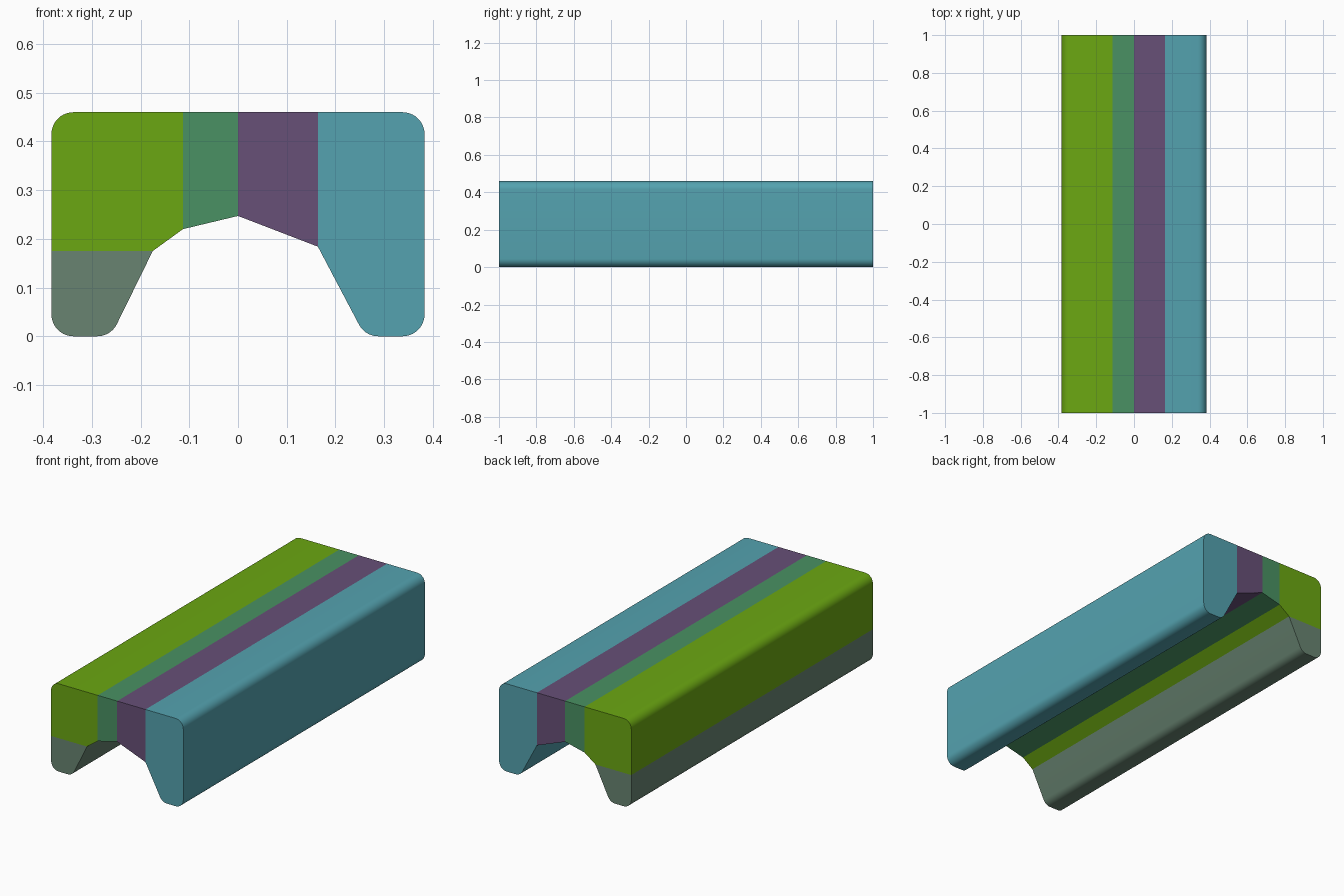
import bpy, bmesh, math
from mathutils import Vector

if "Cube" in bpy.data.objects:
    bpy.data.objects.remove(bpy.data.objects["Cube"])

W, H, R = 0.383, 0.46, 0.045   # half width, height, corner radius
SEG = 10


def fillet(points):
    """Points are (x, z) or (x, z, radius); rounded corners become arcs."""
    out = []
    n = len(points)
    for i, p in enumerate(points):
        c = Vector(p[:2])
        if len(p) == 2:
            out.append(c)
            continue
        a = (Vector(points[i - 1][:2]) - c).normalized()
        b = (Vector(points[(i + 1) % n][:2]) - c).normalized()
        half = a.angle(b) / 2
        centre = c + (a + b).normalized() * (p[2] / math.sin(half))
        start = c + a * (p[2] / math.tan(half)) - centre
        end = c + b * (p[2] / math.tan(half)) - centre
        sweep = math.pi - 2 * half
        for k in range(SEG + 1):
            t = k / SEG
            d = (start * math.sin((1 - t) * sweep) + end * math.sin(t * sweep)) / math.sin(sweep)
            out.append(centre + d)
    return out


def bar(name, points, rgb):
    """Extrude a front-view profile along the full length in y."""
    bm = bmesh.new()
    face = bm.faces.new([bm.verts.new((p.x, -1, p.y)) for p in fillet(points)])
    ext = bmesh.ops.extrude_face_region(bm, geom=[face], use_keep_orig=True)
    moved = [g for g in ext["geom"] if isinstance(g, bmesh.types.BMVert)]
    bmesh.ops.translate(bm, verts=moved, vec=(0, 2, 0))
    bmesh.ops.recalc_face_normals(bm, faces=bm.faces[:])
    mesh = bpy.data.meshes.new(name)
    bm.to_mesh(mesh)
    bm.free()
    obj = bpy.data.objects.new(name, mesh)
    bpy.context.collection.objects.link(obj)
    mat = bpy.data.materials.new(name + "_colour")
    mat.diffuse_color = [(v / 255) ** 2.2 for v in rgb] + [1]
    mat.use_nodes = True
    mat.node_tree.nodes["Principled BSDF"].inputs["Base Color"].default_value = mat.diffuse_color
    mesh.materials.append(mat)
    bpy.ops.object.select_all(action='DESELECT')
    obj.select_set(True)
    bpy.context.view_layer.objects.active = obj
    bpy.ops.object.shade_smooth_by_angle(angle=math.radians(20))


# Left leg: tapered foot below the left shoulder
bar("left_leg", [(-W, 0, R), (-0.261, 0, R), (-0.175, 0.175), (-W, 0.175)], (104, 131, 113))
# Left shoulder: rounded upper corner block
bar("left_shoulder", [(-W, 0.175), (-0.175, 0.175), (-0.113, 0.22), (-0.113, H), (-W, H, R)], (107, 166, 25))
# Two top strips meeting at the middle of the channel
bar("left_top_strip", [(-0.113, 0.22), (0, 0.247), (0, H), (-0.113, H)], (75, 144, 99))
bar("right_top_strip", [(0, 0.247), (0.164, 0.184), (0.164, H), (0, H)], (103, 81, 119))
# Right side: shoulder and leg in one piece
bar("right_side", [(0.164, 0.184), (0.261, 0, R), (W, 0, R), (W, H, R), (0.164, H)], (85, 161, 174))
